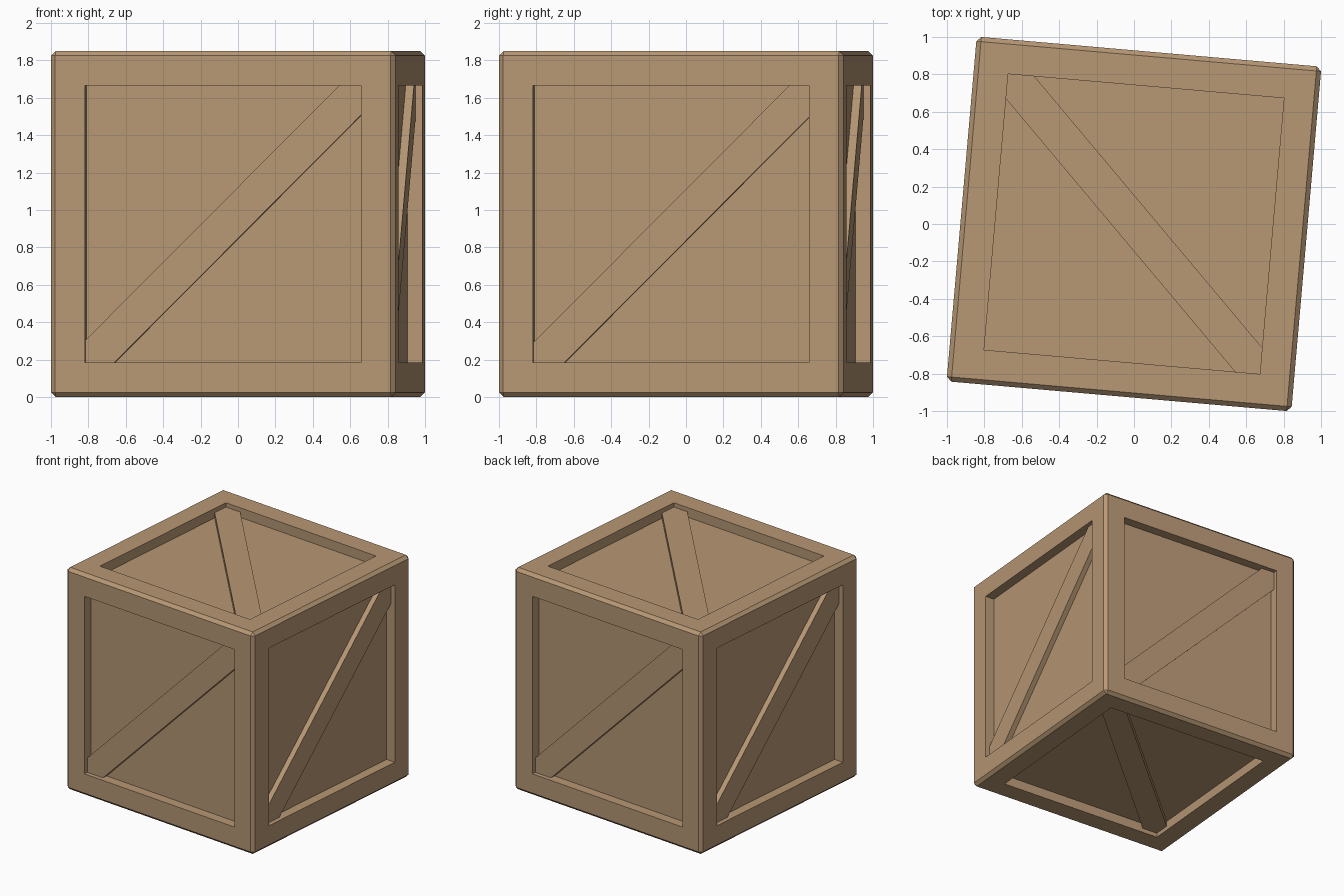
import bpy, bmesh, math
from mathutils import Matrix, Vector

if "Cube" in bpy.data.objects:
    bpy.data.objects.remove(bpy.data.objects["Cube"])

HALF, OPEN, CHAMFER = 0.925, 0.74, 0.025   # half size, half panel opening, edge chamfer
RECESS, BAR_DEPTH = 0.08, 0.036            # depth of panel and of brace surface
TURN = Matrix.Translation((0, 0, HALF)) @ Matrix.Rotation(math.radians(-5), 4, 'Z')

wood = bpy.data.materials.new("crate_wood")
wood.diffuse_color = (0.48, 0.314, 0.178, 1)
wood.use_nodes = True
wood.node_tree.nodes["Principled BSDF"].inputs["Base Color"].default_value = wood.diffuse_color


def add_object(name, bm):
    bmesh.ops.recalc_face_normals(bm, faces=bm.faces)
    bm.transform(TURN)
    mesh = bpy.data.meshes.new(name)
    bm.to_mesh(mesh)
    bm.free()
    mesh.materials.append(wood)
    bpy.context.collection.objects.link(bpy.data.objects.new(name, mesh))


# Crate body: chamfered cube with a sunken panel on every side
bm = bmesh.new()
bmesh.ops.create_cube(bm, size=2 * HALF)
bmesh.ops.bevel(bm, geom=bm.edges[:], offset=CHAMFER, segments=1,
                profile=0.5, affect='EDGES')
bm.normal_update()
sides = [f for f in bm.faces if f.calc_area() > 1]
bmesh.ops.inset_individual(bm, faces=sides, thickness=HALF - CHAMFER - OPEN,
                           use_even_offset=True)
panels = bmesh.ops.extrude_discrete_faces(bm, faces=sides)["faces"]
for f in panels:
    f.normal_update()
    n = f.normal.copy()
    for v in f.verts:
        v.co -= n * RECESS
add_object("crate_body", bm)


# Diagonal brace: a plank whose ends fill the two opposite panel corners
def brace(name, u, w, above, below):
    u, w = Vector(u), Vector(w)
    n = u.cross(w)
    o = OPEN
    outline = [(-o, -o), (-o + below, -o), (o, o - below),
               (o, o), (o - above, o), (-o, -o + above)]
    bm = bmesh.new()
    rings = [[bm.verts.new(u * a + w * b + n * (HALF - d)) for a, b in outline]
             for d in (RECESS + 0.005, BAR_DEPTH)]
    for ring in rings:
        bm.faces.new(ring)
    for i in range(6):
        j = (i + 1) % 6
        bm.faces.new((rings[0][i], rings[0][j], rings[1][j], rings[1][i]))
    add_object(name, bm)


X, Y, Z = (1, 0, 0), (0, 1, 0), (0, 0, 1)
NX, NY = (-1, 0, 0), (0, -1, 0)
brace("front_brace", X, Z, 0.12, 0.155)
brace("back_brace", NX, Z, 0.12, 0.155)
brace("right_brace", Y, Z, 0.108, 0.166)
brace("left_brace", NY, Z, 0.108, 0.166)
brace("top_brace", Y, NX, 0.133, 0.141)
brace("bottom_brace", Y, X, 0.137, 0.137)
